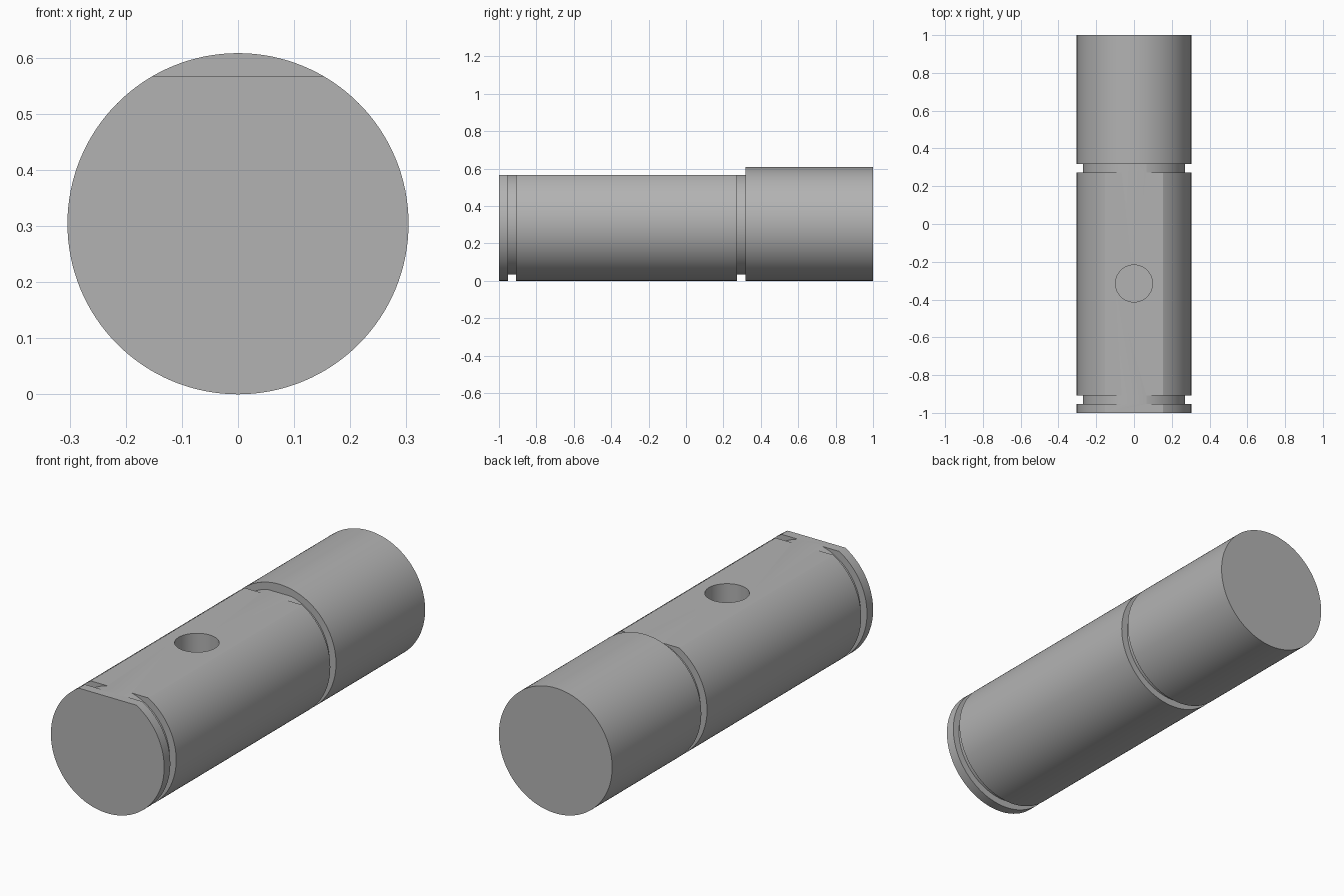
import bpy, bmesh, math
from mathutils import Matrix

cube = bpy.data.objects.get("Cube")
if cube:
    bpy.data.objects.remove(cube, do_unlink=True)

RADIUS, GROOVE_RADIUS = 0.304, 0.27
FLAT_Z, SHOULDER_Y = 0.566, 0.317
HOLE_Y, HOLE_RADIUS, HOLE_DEPTH = -0.315, 0.098, 0.3
SIDES = 128

steel = bpy.data.materials.new("steel grey")
steel.use_nodes = True
colour = (0.45, 0.45, 0.45, 1)
steel.diffuse_color = colour
steel.node_tree.nodes["Principled BSDF"].inputs["Base Color"].default_value = colour


def add_object(name, bm):
    bmesh.ops.recalc_face_normals(bm, faces=bm.faces)
    mesh = bpy.data.meshes.new(name)
    bm.to_mesh(mesh)
    bm.free()
    mesh.materials.append(steel)
    obj = bpy.data.objects.new(name, mesh)
    bpy.context.collection.objects.link(obj)
    return obj


def lathe_along_y(name, profile):
    """Rings of (y, radius) joined into a closed turned solid."""
    bm = bmesh.new()
    rings = []
    for y, r in profile:
        rings.append([bm.verts.new((r * math.sin(a), y, RADIUS + r * math.cos(a)))
                      for a in (2 * math.pi * i / SIDES for i in range(SIDES))])
    for a, b in zip(rings, rings[1:]):
        for i in range(SIDES):
            j = (i + 1) % SIDES
            bm.faces.new((a[i], a[j], b[j], b[i]))
    bm.faces.new(rings[0])
    bm.faces.new(rings[-1])
    return add_object(name, bm)


def cut(target, cutter):
    mod = target.modifiers.new(cutter.name, "BOOLEAN")
    mod.operation, mod.solver, mod.object = "DIFFERENCE", "EXACT", cutter
    bpy.context.view_layer.objects.active = target
    bpy.ops.object.modifier_apply(modifier=mod.name)
    bpy.data.objects.remove(cutter, do_unlink=True)


# Turned pin with two ring grooves
profile = [(-1, RADIUS)]
for start, end in ((-0.953, -0.908), (0.273, SHOULDER_Y)):
    profile += [(start, RADIUS), (start, GROOVE_RADIUS),
                (end, GROOVE_RADIUS), (end, RADIUS)]
profile.append((1, RADIUS))
pin = lathe_along_y("grooved_pin", profile)

# Flat milled along the top, up to the shoulder
bm = bmesh.new()
length, height = SHOULDER_Y + 1.2, 0.2
bmesh.ops.create_cube(bm, size=1, matrix=Matrix.Translation(
    (0, SHOULDER_Y - length / 2, FLAT_Z + height / 2)) @ Matrix.Diagonal((1, length, height, 1)))
cut(pin, add_object("flat_cutter", bm))

# Blind hole drilled down from the flat
bm = bmesh.new()
depth = HOLE_DEPTH + 0.1
bmesh.ops.create_cone(bm, cap_ends=True, segments=64, radius1=HOLE_RADIUS,
                      radius2=HOLE_RADIUS, depth=depth, matrix=Matrix.Translation(
                          (0, HOLE_Y, FLAT_Z - HOLE_DEPTH + depth / 2)))
cut(pin, add_object("hole_cutter", bm))

# Smooth turned surfaces, sharp machined edges
bpy.ops.object.select_all(action="DESELECT")
pin.select_set(True)
bpy.context.view_layer.objects.active = pin
bpy.ops.object.shade_smooth_by_angle(angle=math.radians(28))
